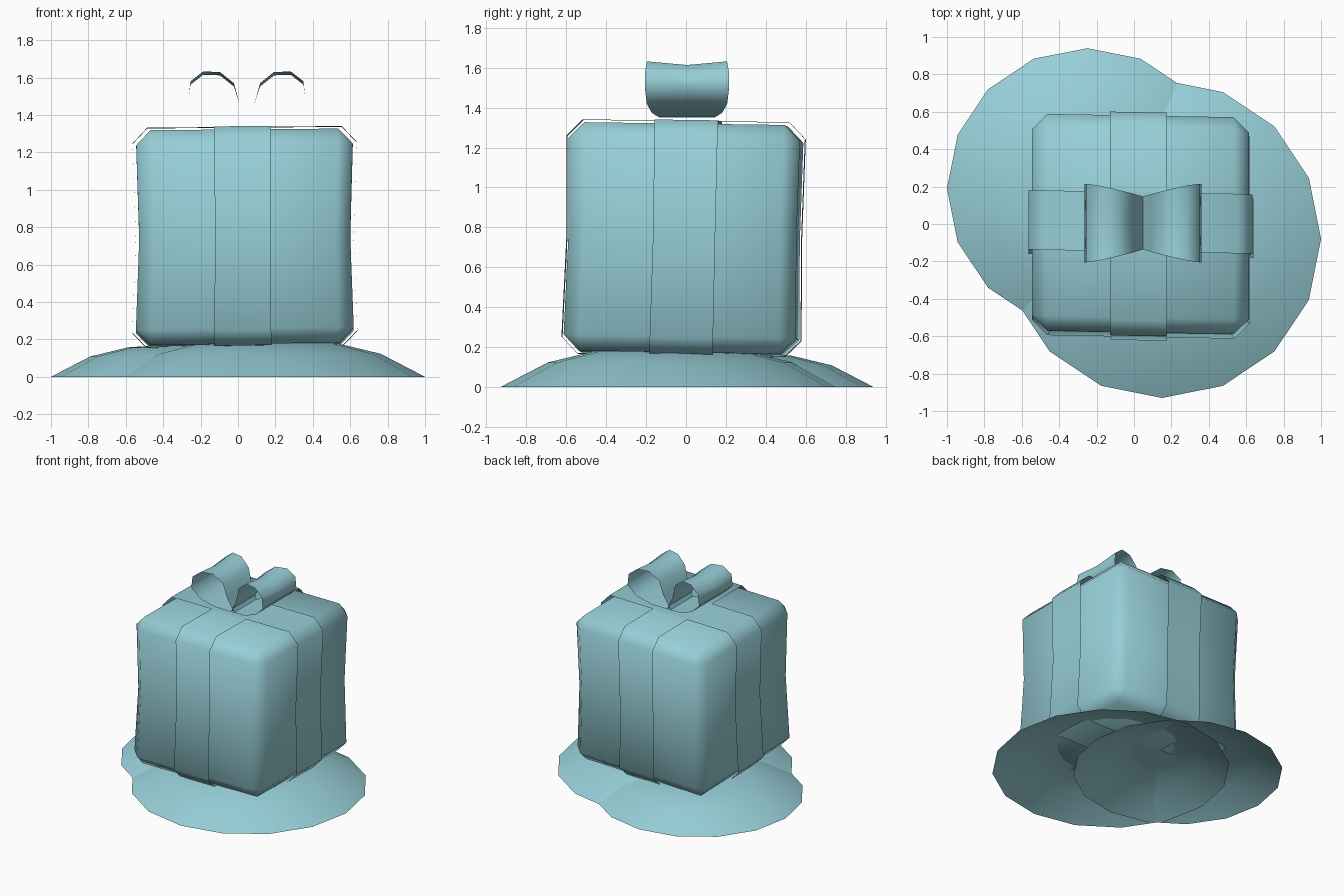
import bpy, bmesh, math

if "Cube" in bpy.data.objects:
    bpy.data.objects.remove(bpy.data.objects["Cube"])

mat = bpy.data.materials.new("pale teal")
mat.diffuse_color = (0.31, 0.62, 0.68, 1)
mat.use_nodes = True
mat.node_tree.nodes["Principled BSDF"].inputs["Base Color"].default_value = mat.diffuse_color


def make(name, bm, fix=True):
    if fix:
        bmesh.ops.recalc_face_normals(bm, faces=bm.faces)
    for f in bm.faces:
        f.smooth = True
    me = bpy.data.meshes.new(name)
    bm.to_mesh(me)
    bm.free()
    me.materials.append(mat)
    ob = bpy.data.objects.new(name, me)
    bpy.context.collection.objects.link(ob)
    return ob


# Hand-shaped wonky box: maps the cube -1..1 to the pinched, slightly skewed box
def warp(u, v, w):
    p = w * w
    left, right = -0.528 - 0.023 * p + 0.001 * w, 0.6 + 0.022 * p - 0.003 * w
    front = -0.58 - 0.016 * p + 0.014 * w - 0.011 * u
    back = 0.562 + 0.01 * p + 0.012 * w - 0.01 * u
    bottom = 0.168 + 0.007 * u - 0.01 * v
    top = 1.316 + 0.005 * u - 0.008 * v
    mix = lambda a, b, t: a + (b - a) * (t + 1) / 2
    return mix(left, right, u), mix(front, back, v), mix(bottom, top, w)


# Snow mounds: open-bottomed 16-sided domes
def mound(name, cx, cy, r, n=16):
    bm = bmesh.new()
    rings = []
    for k, h in ((1, 0), (0.72, 0.145), (0.45, 0.21)):
        rings.append([bm.verts.new((cx + r * k * math.cos(math.tau * i / n),
                                    cy + r * k * math.sin(math.tau * i / n), r * h))
                      for i in range(n)])
    tip = bm.verts.new((cx, cy, r * 0.24))
    for i in range(n):
        j = (i + 1) % n
        for a, b in zip(rings, rings[1:]):
            bm.faces.new((a[i], a[j], b[j], b[i]))
        bm.faces.new((rings[-1][i], rings[-1][j], tip))
    make(name, bm, False)


mound("snow_mound_large", 0.15, -0.08, 0.85)
mound("snow_mound_small", -0.25, 0.19, 0.75)

# Gift box: bevelled cube, cut at mid heights, then warped
bm = bmesh.new()
bmesh.ops.create_cube(bm, size=2)
bmesh.ops.bevel(bm, geom=bm.edges[:], offset=0.14, segments=1, affect='EDGES')
for no in ((1, 0, 0), (0, 1, 0), (0, 0, 1)):
    bmesh.ops.bisect_plane(bm, geom=bm.verts[:] + bm.edges[:] + bm.faces[:],
                           plane_co=(0, 0, 0), plane_no=no)
for v in bm.verts:
    v.co = warp(*v.co)
make("gift_box", bm)

# Ribbons: thin closed bands following the box shape
c = 0.86
LOOP = [(-1, -c), (-1, 0), (-1, c), (-c, 1), (0, 1), (c, 1),
        (1, c), (1, 0), (1, -c), (c, -1), (0, -1), (-c, -1)]


def ribbon(name, along_x, lo, hi, s):
    bm = bmesh.new()
    rows = []
    for a, w in LOOP:
        a, w = a * s, w * (s if w > 0 else 1.015)
        rows.append([bm.verts.new(warp(a, t, w) if along_x else warp(t, a, w))
                     for t in (lo, hi)])
    for i, r in enumerate(rows):
        q = rows[(i + 1) % len(rows)]
        bm.faces.new((r[0], r[1], q[1], q[0]))
    make(name, bm)


ribbon("ribbon_sideways", True, -0.255, 0.29, 1.032)
ribbon("ribbon_front_to_back", False, -0.28, 0.242, 1.03)

# Bow: two mirrored loops of thin ribbon, flaring away from the knot
BOW = [(-0.01, 1.35), (0.13, 1.375), (0.24, 1.42), (0.312, 1.49), (0.302, 1.58),
       (0.235, 1.632), (0.145, 1.63), (0.07, 1.57), (0.04, 1.46), (-0.015, 1.352)]


def bow_loop(name, side):
    bm = bmesh.new()
    rows = []
    for x, z in BOW:
        flare = min(1, max(0, x) / 0.28)
        half = 0.138 + 0.072 * flare ** 0.8
        dip = 0.018 if z > 1.5 else 0
        rows.append([bm.verts.new((0.048 + side * x, 0.005 + half * t,
                                   z - dip * (1 - abs(t)))) for t in (-1, 0, 1)])
    for r, q in zip(rows, rows[1:]):
        for k in (0, 1):
            f = (r[k], r[k + 1], q[k + 1], q[k])
            bm.faces.new(f if side < 0 else f[::-1])
    make(name, bm, False)


bow_loop("bow_loop_left", -1)
bow_loop("bow_loop_right", 1)
